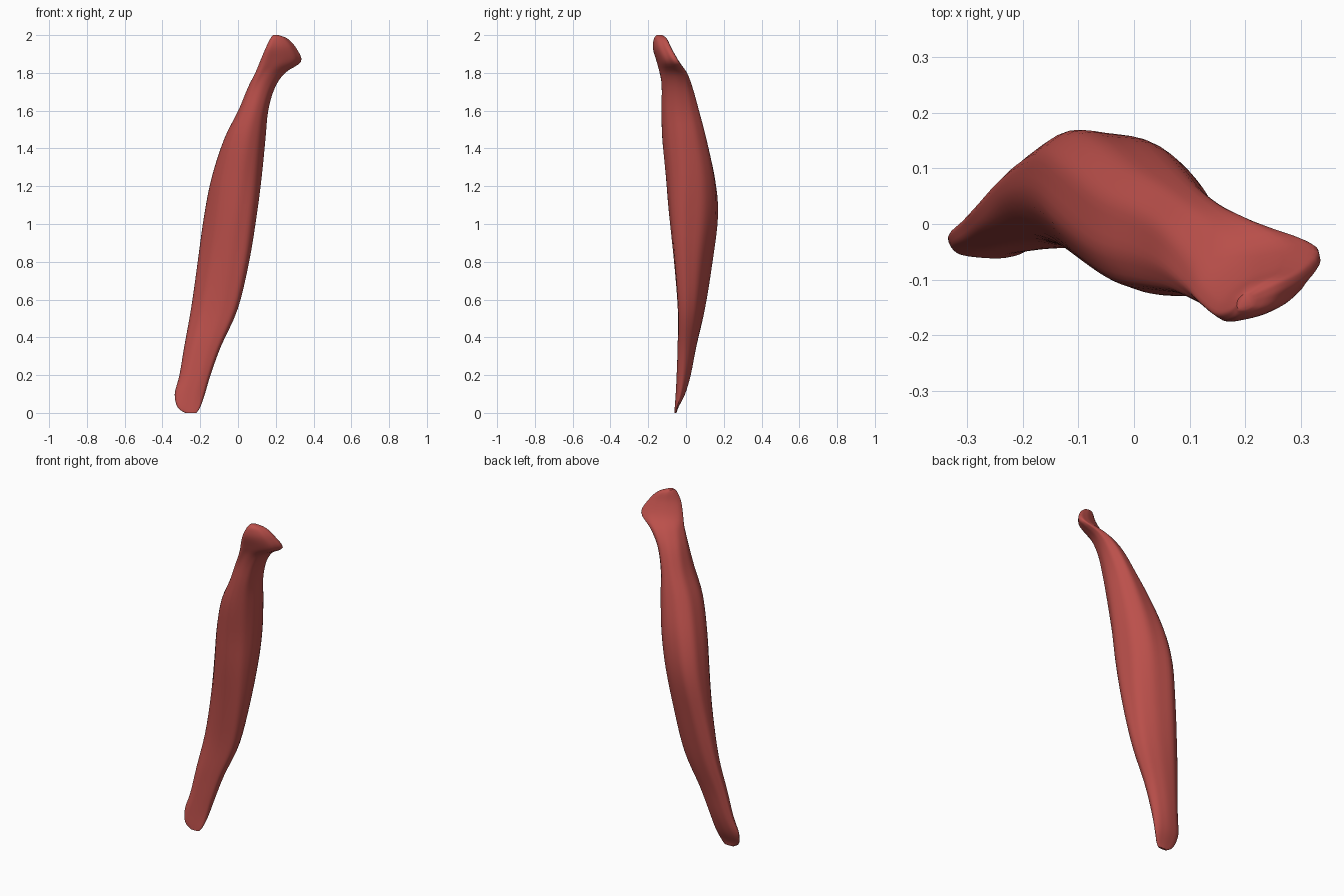
import bpy
import bmesh
from math import sin, cos, pi, copysign

cube = bpy.data.objects.get("Cube")
if cube:
    bpy.data.objects.remove(cube, do_unlink=True)

SIDES = 48   # points around each cross-section
STEPS = 4    # interpolated rings between two key sections

# Key sections: height, x min, x max, y min, y max, skew
SECTIONS = [
    (0.0, -.28, -.22, -.062, -.05, 0),
    (.03, -.32, -.2, -.06, -.04, 0),
    (.1, -.335, -.175, -.055, -.005, -.1),
    (.2, -.31, -.145, -.05, .025, -.2),
    (.35, -.285, -.09, -.045, .055, -.3),
    (.55, -.25, 0, -.045, .1, -.4),
    (.8, -.215, .06, -.065, .14, -.4),
    (1.05, -.18, .1, -.09, .17, -.3),
    (1.25, -.14, .125, -.105, .155, -.15),
    (1.45, -.075, .145, -.125, .11, 0),
    (1.6, 0, .16, -.13, .07, .05),
    (1.72, .05, .195, -.13, .035, .2),
    (1.8, .09, .25, -.14, .005, .5),
    (1.86, .115, .335, -.155, -.035, .7),
    (1.93, .145, .31, -.175, -.075, .7),
    (1.98, .17, .265, -.17, -.1, .6),
    (2.0, .185, .215, -.155, -.125, .4),
]


def smooth_value(a, b, c, d, t):
    """Catmull-Rom interpolation between b and c."""
    return b + t / 2 * (c - a + t * (2 * a - 5 * b + 4 * c - d + t * (3 * (b - c) + d - a)))


def smooth_sections(keys):
    """Fill in extra sections along the length of the body."""
    last = len(keys) - 1
    for i in range(last):
        quad = (keys[max(i - 1, 0)], keys[i], keys[i + 1], keys[min(i + 2, last)])
        for step in range(STEPS):
            yield [smooth_value(*values, step / STEPS) for values in zip(*quad)]
    yield list(keys[last])


def fuller(value):
    """Push a sine or cosine outwards for a slightly boxier oval."""
    return copysign(abs(value) ** .9, value)


def section_ring(bm, z, x_min, x_max, y_min, y_max, skew):
    """One skewed oval with shallow lengthwise fibre grooves."""
    ring = []
    for k in range(SIDES):
        angle = 2 * pi * k / SIDES
        groove = 1 + .012 * sin(9 * angle + 2 * z) + .012 * sin(5 * angle - 3 * z) - .012
        x = (x_min + x_max) / 2 + (x_max - x_min) / 2 * fuller(cos(angle)) * groove
        y = (y_min + y_max) / 2 + (y_max - y_min) / 2 * fuller(sin(angle + skew)) * groove
        ring.append(bm.verts.new((x, y, z)))
    return ring


# Flesh colour
flesh = bpy.data.materials.new("muscle_red")
flesh.use_nodes = True
colour = (.5, .08, .07, 1)
flesh.diffuse_color = colour
flesh.node_tree.nodes["Principled BSDF"].inputs["Base Color"].default_value = colour

# Muscle body lofted through the sections
bm = bmesh.new()
rings = [section_ring(bm, *section) for section in smooth_sections(SECTIONS)]
for low, high in zip(rings, rings[1:]):
    for k in range(SIDES):
        n = (k + 1) % SIDES
        bm.faces.new((low[k], low[n], high[n], high[k]))

# Closed tendon ends
bm.faces.new(rings[0][::-1])
bm.faces.new(rings[-1])
bmesh.ops.recalc_face_normals(bm, faces=bm.faces)

mesh = bpy.data.meshes.new("muscle_body")
bm.to_mesh(mesh)
bm.free()
mesh.materials.append(flesh)
muscle = bpy.data.objects.new("muscle_body", mesh)
bpy.context.collection.objects.link(muscle)

# Smooth shading with crisp end rims
bpy.ops.object.select_all(action="DESELECT")
muscle.select_set(True)
bpy.context.view_layer.objects.active = muscle
bpy.ops.object.shade_smooth_by_angle(angle=pi / 4)
